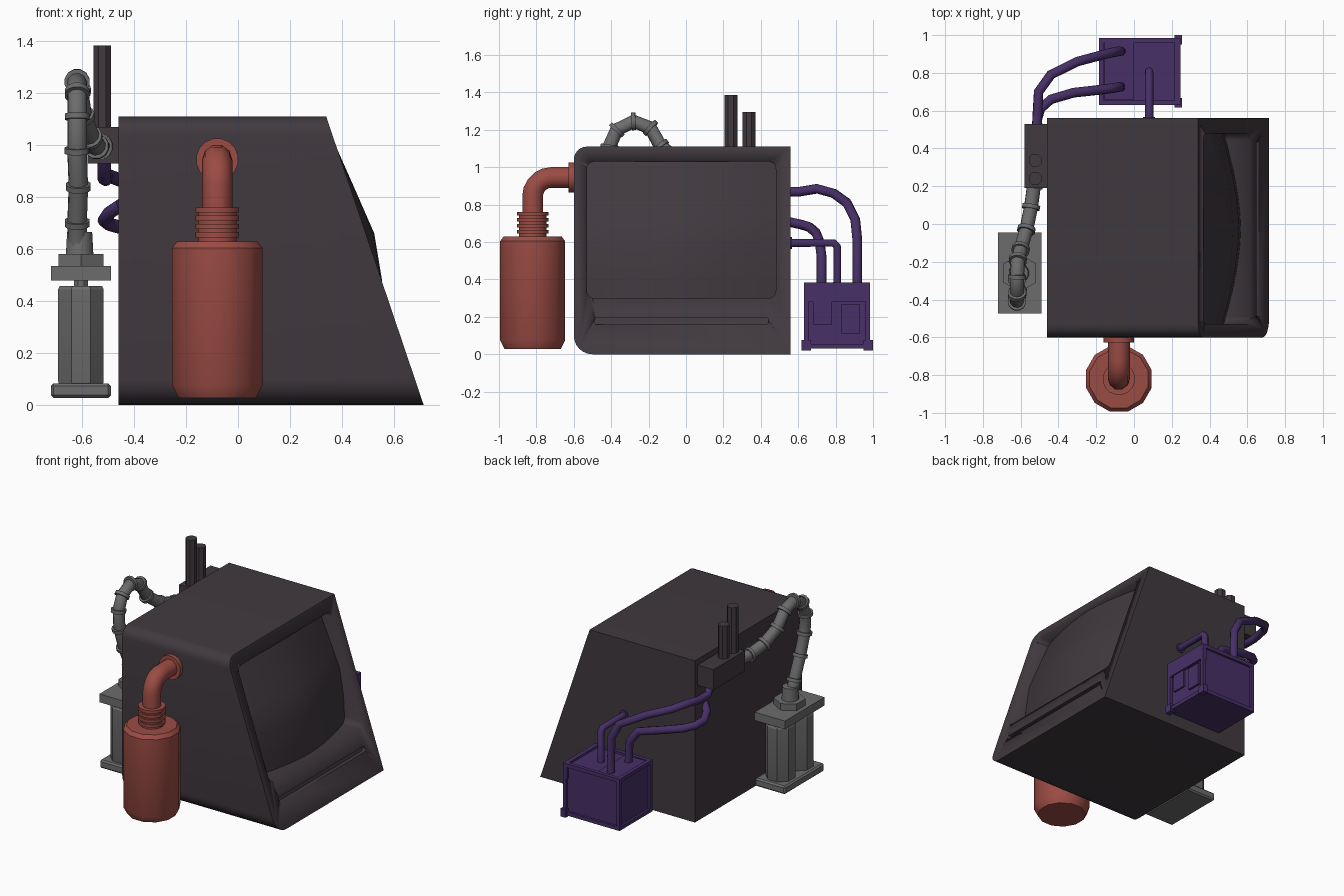
import bpy, bmesh, math
from mathutils import Vector

if "Cube" in bpy.data.objects:
    bpy.data.objects.remove(bpy.data.objects["Cube"])


def material(name, rgb):
    m = bpy.data.materials.new(name)
    m.use_nodes = True
    m.diffuse_color = (*rgb, 1)
    m.node_tree.nodes["Principled BSDF"].inputs["Base Color"].default_value = (*rgb, 1)
    return m


CHARCOAL = material("charcoal", (0.052, 0.041, 0.050))
RED = material("rust red", (0.33, 0.072, 0.058))
GREY = material("mid grey", (0.15, 0.15, 0.15))
PURPLE = material("deep purple", (0.063, 0.029, 0.135))


def finish(name, bm, mat, angle=35):
    bmesh.ops.recalc_face_normals(bm, faces=bm.faces)
    me = bpy.data.meshes.new(name)
    bm.to_mesh(me)
    bm.free()
    ob = bpy.data.objects.new(name, me)
    bpy.context.collection.objects.link(ob)
    me.materials.append(mat)
    activate(ob)
    bpy.ops.object.shade_smooth_by_angle(angle=math.radians(angle))
    return ob


def activate(ob):
    bpy.ops.object.select_all(action='DESELECT')
    ob.select_set(True)
    bpy.context.view_layer.objects.active = ob


def box(name, lo, hi, mat, bevel=0):
    lo, hi = Vector(lo), Vector(hi)
    bm = bmesh.new()
    bmesh.ops.create_cube(bm, size=1)
    for v in bm.verts:
        v.co = (lo + hi) / 2 + v.co * (hi - lo)
    if bevel:
        bmesh.ops.bevel(bm, geom=bm.edges[:], offset=bevel, segments=1, affect='EDGES')
    return finish(name, bm, mat, 20)


def lathe(name, base, axis, profile, sides, mat, angle=35):
    # rings of (radius, distance along axis), capped at both ends
    rot = Vector(axis).to_track_quat('Z', 'Y')
    bm = bmesh.new()
    rings = []
    for r, h in profile:
        angles = [2 * math.pi * (i + 0.5) / sides for i in range(sides)]
        rings.append([bm.verts.new(Vector(base) + rot @ Vector((r * math.cos(a), r * math.sin(a), h)))
                      for a in angles])
    for p, q in zip(rings, rings[1:]):
        for i in range(sides):
            j = (i + 1) % sides
            bm.faces.new((p[i], p[j], q[j], q[i]))
    bm.faces.new(rings[0])
    bm.faces.new(rings[-1])
    return finish(name, bm, mat, angle)


def pipe(name, points, radius, mat):
    cu = bpy.data.curves.new(name, 'CURVE')
    cu.dimensions = '3D'
    cu.bevel_depth = radius
    cu.bevel_resolution = 3
    cu.use_fill_caps = True
    sp = cu.splines.new('POLY')
    sp.points.add(len(points) - 1)
    for p, co in zip(sp.points, points):
        p.co = (*co, 1)
    ob = bpy.data.objects.new(name, cu)
    bpy.context.collection.objects.link(ob)
    cu.materials.append(mat)
    activate(ob)
    bpy.ops.object.convert(target='MESH')
    bpy.ops.object.shade_smooth_by_angle(angle=math.radians(50))


def rounded(corners, seg=6):
    # corners of an axis-aligned rectangle with their own radii
    cy = sum(c[0] for c in corners) / 4
    cz = sum(c[1] for c in corners) / 4
    out = []
    for k, (y, z, r) in enumerate(corners):
        if not r:
            out.append((y, z))
            continue
        oy = y + math.copysign(r, cy - y)
        oz = z + math.copysign(r, cz - z)
        for i in range(seg + 1):
            a = math.pi + math.pi / 2 * (k + i / seg)
            out.append((oy + r * math.cos(a), oz + r * math.sin(a)))
    return out


def rect(y0, y1, z0, z1, r):
    return rounded([(y0, z0, r), (y1, z0, r), (y1, z1, r), (y0, z1, r)])


def slant(z):
    return 0.715 - 0.375 * z / 1.11


def prism(name, outline, x0, x1):
    bm = bmesh.new()
    a = [bm.verts.new((x0(z), y, z)) for y, z in outline]
    b = [bm.verts.new((x1(z), y, z)) for y, z in outline]
    bm.faces.new(a)
    bm.faces.new(b)
    for i in range(len(a)):
        j = (i + 1) % len(a)
        bm.faces.new((a[i], a[j], b[j], b[i]))
    return finish(name, bm, CHARCOAL)


# Housing with slanted face, screen recess and slot
housing = prism("housing", rounded([(-0.6, 0, 0.1), (0.56, 0, 0), (0.56, 1.11, 0), (-0.6, 1.11, 0.07)]),
                lambda z: -0.46, slant)
for outline, depth in ((rect(-0.53, 0.48, 0.3, 1.03, 0.04), 0.16), (rect(-0.49, 0.44, 0.16, 0.195, 0.012), 0.025)):
    cutter = prism("cutter", outline, lambda z: slant(z) - depth, lambda z: slant(z) + 0.1)
    cutter.hide_render = True
    mod = housing.modifiers.new("cut", 'BOOLEAN')
    mod.operation = 'DIFFERENCE'
    mod.solver = 'EXACT'
    mod.object = cutter
    activate(housing)
    bpy.ops.object.modifier_apply(modifier=mod.name)
    bpy.data.objects.remove(cutter)

# Bulging screen
bm = bmesh.new()
N = 12
rows = []
keys = [(0.3, 0.565), (0.48, 0.555), (0.66, 0.525), (0.85, 0.442), (1.03, 0.362)]
for (z0, xa), (z1, xb) in zip(keys, keys[1:]):
    for s in (0, 0.5) if z1 < 1 else (0, 0.5, 1):
        row = []
        for i in range(N + 1):
            v = 2 * i / N - 1
            row.append(bm.verts.new((xa + (xb - xa) * s - 0.09 * abs(v) ** 1.7,
                                     -0.025 + 0.505 * v, z0 + (z1 - z0) * s)))
        rows.append(row)
for p, q in zip(rows, rows[1:]):
    for i in range(N):
        bm.faces.new((p[i], p[i + 1], q[i + 1], q[i]))
screen = finish("screen", bm, CHARCOAL)
if screen.data.polygons[0].normal.x < 0:
    screen.data.flip_normals()

# Red tank, ribbed neck and elbow pipe
TX, TY = -0.08, -0.82
lathe("tank", (TX, TY, 0), (0, 0, 1),
      [(0.155, 0.027), (0.18, 0.075), (0.18, 0.605), (0.16, 0.63)], 12, RED)
lathe("tank_neck", (TX, TY, 0.62), (0, 0, 1), [(0.075, 0), (0.075, 0.13)], 16, RED)
for i in range(4):
    lathe("neck_rib", (TX, TY, 0.645 + i * 0.032), (0, 0, 1), [(0.086, 0), (0.086, 0.02)], 16, RED)
elbow = [(TX, TY, 0.74)]
for i in range(6):
    a = math.pi / 2 * i / 5
    elbow.append((TX, TY + 0.1 * (1 - math.cos(a)), 0.845 + 0.1 * math.sin(a)))
pipe("tank_elbow", elbow + [(TX, -0.59, 0.945)], 0.058, RED)
lathe("tank_flange", (TX, -0.628, 0.945), (0, 1, 0), [(0.082, 0), (0.082, 0.03)], 16, RED)

# Grey pump with two columns between plates
box("pump_base", (-0.72, -0.475, 0.027), (-0.49, -0.045, 0.083), GREY, 0.01)
box("pump_top_plate", (-0.72, -0.475, 0.478), (-0.49, -0.045, 0.535), GREY)
for y in (-0.36, -0.16):
    lathe("pump_column", (-0.605, y, 0.07), (0, 0, 1),
          [(0.088, 0), (0.095, 0.02), (0.095, 0.375), (0.088, 0.388)], 8, GREY, 20)
    lathe("column_rod", (-0.605, y, 0.44), (0, 0, 1), [(0.03, 0), (0.03, 0.05)], 8, GREY)
lathe("pump_nut", (-0.605, -0.26, 0.53), (0, 0, 1), [(0.1, 0), (0.1, 0.05)], 6, GREY, 20)

# Grey jointed hose from pump to junction box
hose = [Vector(p) for p in (
    (-0.615, -0.26, 0.56), (-0.62, -0.29, 0.7), (-0.615, -0.36, 0.84), (-0.62, -0.4, 0.98),
    (-0.62, -0.41, 1.11), (-0.62, -0.37, 1.2), (-0.62, -0.28, 1.245), (-0.615, -0.19, 1.21),
    (-0.6, -0.135, 1.11), (-0.57, -0.03, 1.03), (-0.545, 0.09, 0.995), (-0.53, 0.2, 0.995))]
pipe("hose", hose, 0.038, GREY)
lathe("hose_collar", (-0.61, -0.26, 0.575), (0, 0, 1), [(0.055, 0), (0.05, 0.09)], 12, GREY)
for a, p, b in zip(hose, hose[1:], hose[2:] + [hose[-1]]):
    d = (b - a).normalized()
    lathe("hose_ring", p - d * 0.011, d, [(0.049, 0), (0.049, 0.022)], 12, GREY)

# Junction box with two stacks
box("junction_box", (-0.58, 0.19, 0.93), (-0.455, 0.53, 1.07), CHARCOAL)
for y, top in ((0.24, 1.39), (0.337, 1.3)):
    lathe("stack", (-0.523, y, 1.06), (0, 0, 1), [(0.037, 0), (0.037, top - 1.065)], 8, CHARCOAL, 20)

# Purple power unit: core, frame rails, feet and panels
X0, X1, Y0, Y1, Z0, Z1 = -0.185, 0.245, 0.63, 0.985, 0.03, 0.385
box("unit_core", (X0 + 0.015, Y0 + 0.015, Z0), (X1 - 0.02, Y1 - 0.015, Z1 - 0.015), PURPLE)
W = 0.025
for x in (X0, X1 - W):
    for y in (Y0, Y1 - W):
        box("unit_post", (x, y, Z0), (x + W, y + W, Z1), PURPLE)
for z in (Z0, Z1 - W):
    for y in (Y0, Y1 - W):
        box("unit_rail_long", (X0, y, z), (X1, y + W, z + W), PURPLE)
    for x in (X0, X1 - W):
        box("unit_rail_side", (x, Y0, z), (x + W, Y1, z + W), PURPLE)
for y in (Y0 - 0.012, Y1 - 0.035):
    box("unit_foot", (X1 - 0.03, y, 0.02), (X1 + 0.008, y + 0.05, 0.075), PURPLE)
box("unit_side_band", (X1 - 0.03, Y0, 0.28), (X1, Y1, Z1), PURPLE)
box("unit_side_panel", (X1 - 0.03, 0.83, 0.11), (X1 - 0.005, 0.93, 0.265), PURPLE)
box("unit_side_strut", (X1 - 0.03, 0.68, 0.16), (X1 - 0.008, 0.78, 0.28), PURPLE)
box("unit_top_panel", (-0.155, 0.66, Z1 - 0.03), (0, 0.965, Z1 - 0.005), PURPLE)

# Purple cables
pipe("cable_outer", [(-0.07, 0.915, 0.36), (-0.075, 0.915, 0.62), (-0.13, 0.905, 0.72), (-0.3, 0.86, 0.81),
                     (-0.44, 0.79, 0.86), (-0.505, 0.7, 0.885), (-0.51, 0.6, 0.868), (-0.515, 0.5, 0.87),
                     (-0.515, 0.45, 0.95)], 0.026, PURPLE)
pipe("cable_inner", [(-0.07, 0.725, 0.36), (-0.08, 0.725, 0.52), (-0.14, 0.715, 0.6), (-0.32, 0.695, 0.65),
                     (-0.44, 0.66, 0.68), (-0.495, 0.61, 0.695), (-0.515, 0.54, 0.71), (-0.495, 0.48, 0.74),
                     (-0.45, 0.44, 0.77)], 0.026, PURPLE)
pipe("cable_short", [(0.08, 0.55, 0.595), (0.08, 0.79, 0.595), (0.08, 0.808, 0.577), (0.08, 0.808, 0.36)],
     0.022, PURPLE)
lathe("cable_short_flange", (0.08, 0.555, 0.595), (0, 1, 0), [(0.033, 0), (0.033, 0.012)], 12, PURPLE)
